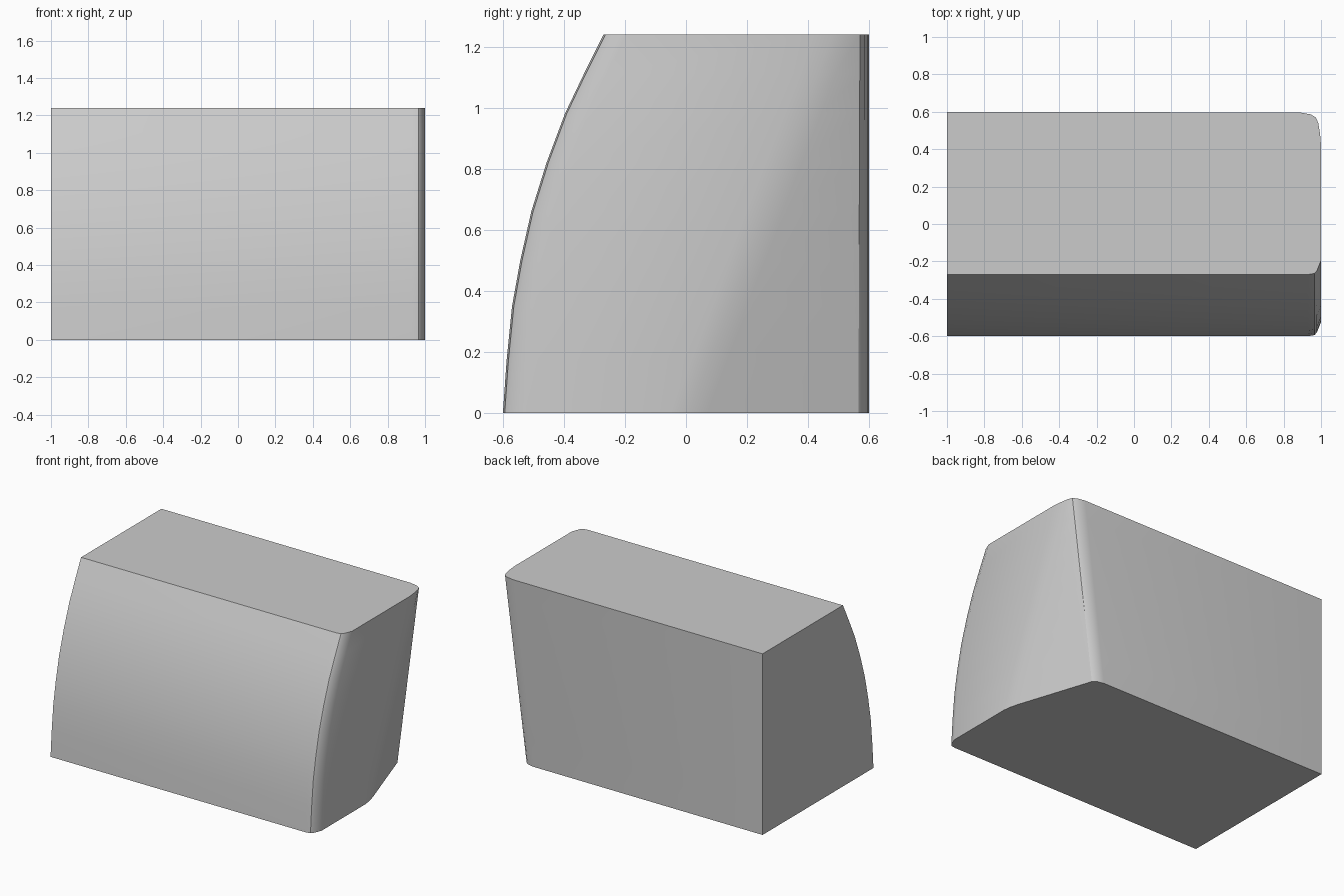
import bpy, bmesh, math

if "Cube" in bpy.data.objects:
    bpy.data.objects.remove(bpy.data.objects["Cube"])

H = 1.24
# curved front face: (z, y)
front = [(0, -0.6), (0.17, -0.588), (0.35, -0.57), (0.5, -0.543), (0.66, -0.507),
         (0.82, -0.457), (0.98, -0.397), (1.11, -0.335), (H, -0.27)]
# right rear corner outline at the base and at the top: (x, y)
base = [(1, -0.05), (0.992, 0.01), (0.975, 0.07), (0.812, 0.565), (0.79, 0.585), (0.74, 0.596)]
top = [(1, 0.42), (0.995, 0.48), (0.985, 0.54), (0.972, 0.57), (0.945, 0.586), (0.89, 0.596)]


def ring(z, y):
    """Horizontal section, counter-clockwise from the front left corner."""
    t = z / H
    pts = [(-1, y), (0.93, y), (0.965, y + 0.006), (0.978, y + 0.02), (1, y + 0.075)]
    pts += [(a[0] + (b[0] - a[0]) * t, a[1] + (b[1] - a[1]) * t) for a, b in zip(base, top)]
    pts.append((-1, 0.6))
    return [(px, py, z) for px, py in pts]


# block lofted through the sections
bm = bmesh.new()
rings = [[bm.verts.new(p) for p in ring(z, y)] for z, y in front]
n = len(rings[0])
for lo, hi in zip(rings, rings[1:]):
    for i in range(n):
        j = (i + 1) % n
        bm.faces.new((lo[i], lo[j], hi[j], hi[i]))
bm.faces.new(rings[0][::-1])
bm.faces.new(rings[-1])
bmesh.ops.recalc_face_normals(bm, faces=bm.faces[:])

mesh = bpy.data.meshes.new("curved_block")
bm.to_mesh(mesh)
bm.free()
block = bpy.data.objects.new("curved_block", mesh)
bpy.context.collection.objects.link(block)
bpy.context.view_layer.objects.active = block
block.select_set(True)
bpy.ops.object.shade_smooth_by_angle(angle=math.radians(30))
